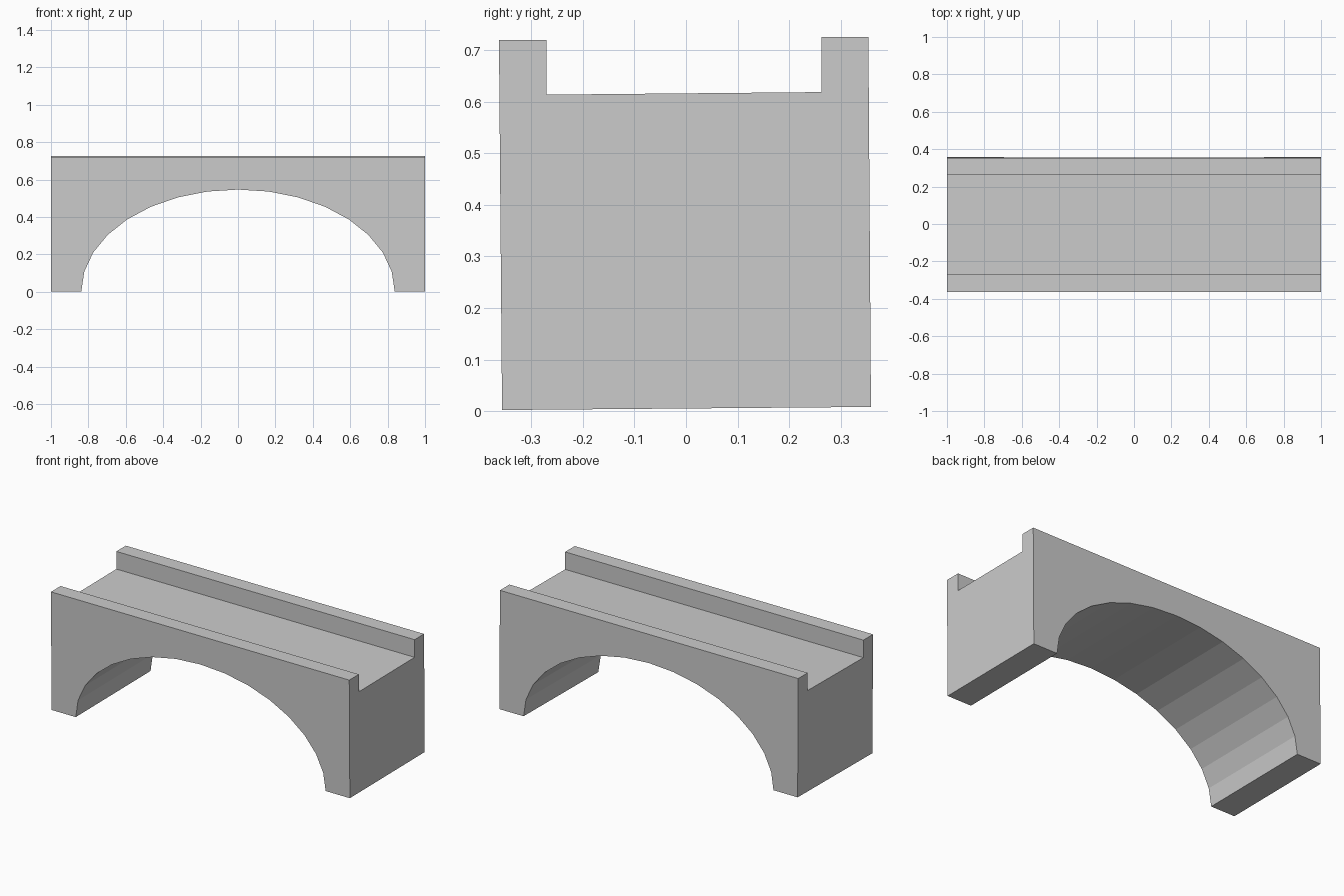
import bpy, bmesh
from math import sin, cos, pi
from mathutils import Vector

if "Cube" in bpy.data.objects:
    bpy.data.objects.remove(bpy.data.objects["Cube"])


def prism(name, points, sweep):
    """Extrude a closed planar outline along the sweep vector."""
    bm = bmesh.new()
    face = bm.faces.new([bm.verts.new(p) for p in points])
    result = bmesh.ops.extrude_face_region(bm, geom=[face], use_keep_orig=True)
    moved = [v for v in result["geom"] if isinstance(v, bmesh.types.BMVert)]
    bmesh.ops.translate(bm, verts=moved, vec=Vector(sweep))
    bmesh.ops.recalc_face_normals(bm, faces=bm.faces)
    mesh = bpy.data.meshes.new(name)
    bm.to_mesh(mesh)
    bm.free()
    obj = bpy.data.objects.new(name, mesh)
    bpy.context.collection.objects.link(obj)
    return obj


# Bridge body: slightly tilted U-shaped section with a parapet on each side
section = [(-0.357, 0.002), (0.359, 0.008), (0.354, 0.726), (0.263, 0.726),
           (0.263, 0.619), (-0.271, 0.614), (-0.271, 0.72), (-0.363, 0.72)]
bridge = prism("bridge", [(-1, y, z) for y, z in section], (2, 0, 0))

# Arch cutter: half ellipse in 16 segments, extended below the feet
segments = 16
arch = [(0.838 * cos(pi * i / segments), -1, 0.545 * sin(pi * i / segments))
        for i in range(segments + 1)]
arch += [(-0.838, -1, -0.2), (0.838, -1, -0.2)]
cutter = prism("arch_cutter", arch, (0, 2, 0))
cutter.location.z = 0.005
cutter.rotation_euler.x = 0.008
cutter.hide_render = True

# Cut the arch through the body
cut = bridge.modifiers.new("arch", "BOOLEAN")
cut.operation = "DIFFERENCE"
cut.solver = "EXACT"
cut.object = cutter
bpy.context.view_layer.objects.active = bridge
bpy.ops.object.modifier_apply(modifier=cut.name)
bpy.data.objects.remove(cutter)
